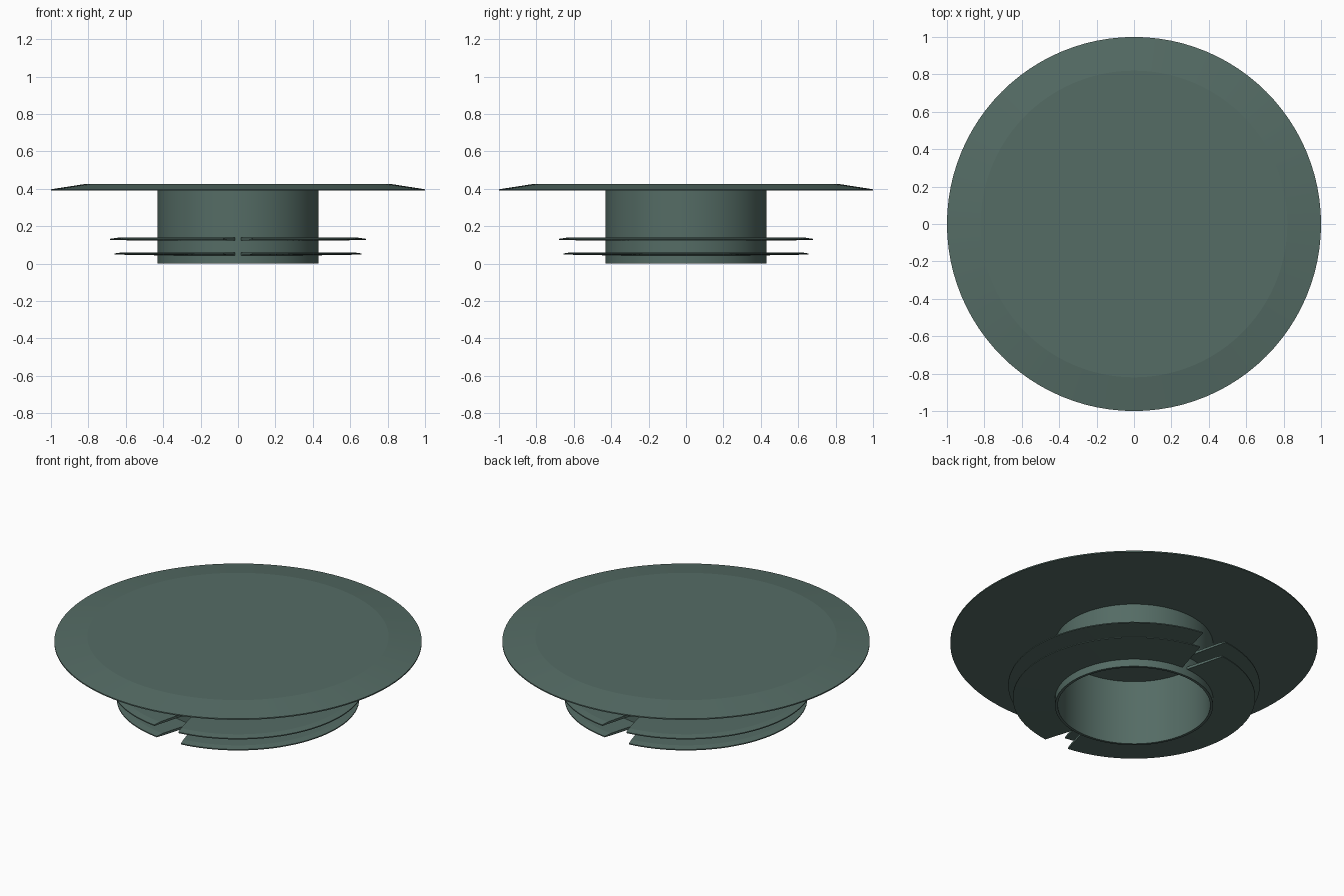
import bpy, bmesh, math

if "Cube" in bpy.data.objects:
    bpy.data.objects.remove(bpy.data.objects["Cube"])

SEG = 96


def finish(name, bm):
    bmesh.ops.remove_doubles(bm, verts=bm.verts, dist=1e-5)
    bmesh.ops.recalc_face_normals(bm, faces=bm.faces)
    me = bpy.data.meshes.new(name)
    bm.to_mesh(me)
    bm.free()
    mat = bpy.data.materials.get("green_plastic")
    if mat is None:
        mat = bpy.data.materials.new("green_plastic")
        mat.diffuse_color = (0.09, 0.15, 0.13, 1)
        mat.use_nodes = True
        mat.node_tree.nodes["Principled BSDF"].inputs["Base Color"].default_value = mat.diffuse_color
    me.materials.append(mat)
    ob = bpy.data.objects.new(name, me)
    bpy.context.collection.objects.link(ob)
    bpy.ops.object.select_all(action='DESELECT')
    ob.select_set(True)
    bpy.context.view_layer.objects.active = ob
    bpy.ops.object.shade_smooth_by_angle(angle=math.radians(5))
    return ob


def lathe(name, profile):
    bm = bmesh.new()
    vs = [bm.verts.new((r, 0, z)) for r, z in profile]
    es = [bm.edges.new(p) for p in zip(vs, vs[1:])]
    bmesh.ops.spin(bm, geom=vs + es, cent=(0, 0, 0), axis=(0, 0, 1),
                   angle=math.tau, steps=SEG)
    return finish(name, bm)


def split_fin(name, section, r_in, r_out, w_in, w_out):
    """Ring of the given section, cut by a wedge slot at the front and back."""
    bm = bmesh.new()
    n = SEG // 2
    for side in (0, math.pi):
        rings = []
        for i in range(n + 1):
            ring = []
            for r, z in section:
                w = w_in + (w_out - w_in) * (r - r_in) / (r_out - r_in)
                gap = math.asin(w / r)
                a = side - math.pi / 2 + gap + (math.pi - 2 * gap) * i / n
                ring.append(bm.verts.new((r * math.cos(a), r * math.sin(a), z)))
            rings.append(ring)
        k = len(section)
        for a, b in zip(rings, rings[1:]):
            for j in range(k):
                bm.faces.new((a[j], a[(j + 1) % k], b[(j + 1) % k], b[j]))
        bm.faces.new(rings[0])
        bm.faces.new(rings[-1])
    return finish(name, bm)


# Cover disc with a shallow sloped rim
lathe("cover_disc", [(0, 0.39), (1, 0.39), (1, 0.397), (0.82, 0.425), (0, 0.425)])

# Hollow plug tube, open at the bottom
lathe("plug_tube", [(0.415, 0.39), (0.415, 0.0), (0.43, 0.0), (0.43, 0.39)])

# Two thin slotted sealing fins with tapered tips
for name, z, r in (("lower_fin", 0.052, 0.66), ("upper_fin", 0.13, 0.685)):
    split_fin(name, [(0.425, z - 0.008), (r, z - 0.004), (r, z + 0.002),
                     (r - 0.04, z + 0.008), (0.425, z + 0.008)],
              0.425, r, 0.015, 0.08)
